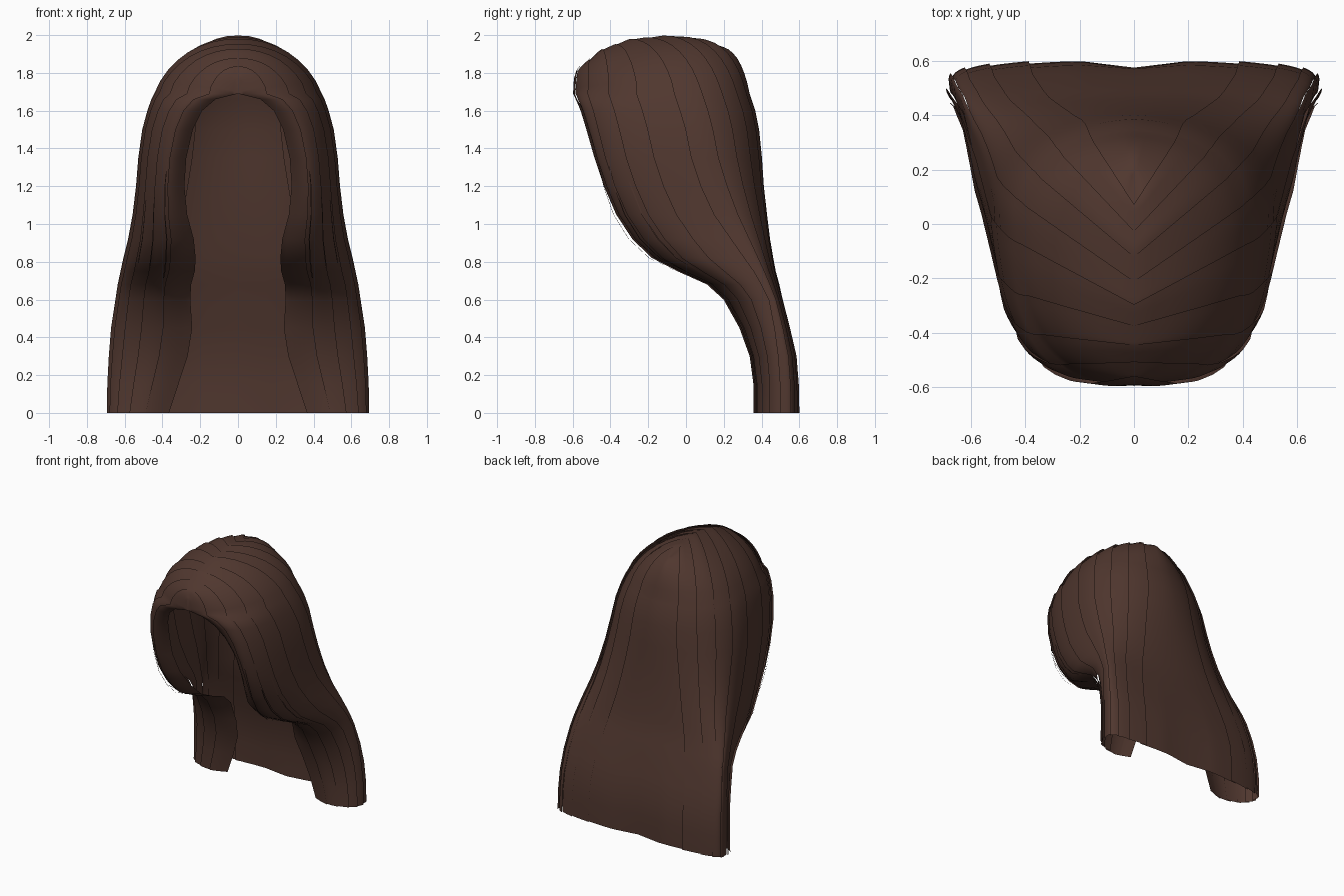
import bpy, math
from mathutils import Vector

if "Cube" in bpy.data.objects:
    bpy.data.objects.remove(bpy.data.objects["Cube"])

brown = bpy.data.materials.new("dark_brown_hair")
brown.diffuse_color = (0.080, 0.038, 0.028, 1)
brown.use_nodes = True
brown.node_tree.nodes["Principled BSDF"].inputs["Base Color"].default_value = brown.diffuse_color

# Hair outline by height: z, half width, back y, front y, opening half width, y of widest point
ROWS = [
    (1.69, .432, .325, -.600, .000, -.06), (1.66, .447, .335, -.590, .120, -.05),
    (1.60, .468, .355, -.570, .190, -.03), (1.50, .495, .375, -.545, .240, .00),
    (1.35, .516, .390, -.505, .275, .03), (1.20, .528, .400, -.455, .285, .08),
    (1.05, .546, .417, -.390, .270, .15), (0.92, .570, .433, -.305, .235, .24),
    (0.82, .595, .450, -.200, .225, .31), (0.75, .610, .463, -.060, .230, .36),
    (0.68, .625, .483, .100, .250, .40), (0.60, .637, .505, .190, .255, .44),
    (0.45, .660, .545, .280, .245, .47), (0.30, .672, .580, .335, .270, .49),
    (0.15, .680, .592, .355, .320, .50), (0.00, .682, .595, .355, .370, .50)]
# Side profile of the parting line: y, z
PART = [(-.6, 1.69), (-.6, 1.76), (-.57, 1.82), (-.45, 1.92), (-.3, 1.975),
        (-.1, 1.995), (.05, 1.98), (.17, 1.935)]
DOME_STEPS = 8
DOME_ANGLE = 1.2


def part_height(y):
    for (a, za), (b, zb) in zip(PART, PART[1:]):
        if y <= b and b > a:
            return za + (zb - za) * max(0, y - a) / (b - a)
    return PART[-1][1]


def section(row, u):
    """Point on one half of the C-shaped section: u = 0 back centre, 1 front edge."""
    z, w, yb, yf, xi, ym = row
    if u <= .5:
        e = 2 / (2.3 + 1.7 * min(1, max(0, (1.4 - z) / 1.0)))
        a = u * math.pi
        x = w * math.sin(a) ** e
        y = ym + (yb - ym) * max(0, math.cos(a)) ** e
        y -= .035 * max(0, 1 - z / .7) * math.exp(-(x / .12) ** 2)   # dip at the nape
    else:
        e = 2 / 2.25
        a = (u - .5) * math.pi
        x = xi + (w - xi) * max(0, math.cos(a)) ** e
        y = ym + (yf - ym) * math.sin(a) ** e
        curl = .08 * min(1, (1.69 - z) / .3) * (.5 if z < .6 else 1)  # edge turns inward
        y += curl * max(0, (u - .85) / .15) ** 2
    return Vector((x, y, z))


def strand(u, lift):
    """One strand from the parting, over the dome and down to the ends."""
    pts = []
    ys = .17 - .77 * (.5 * u + .5 * math.sin(u * math.pi / 2))
    zs = ROWS[0][0] if u > .999 else part_height(ys)
    end = section(ROWS[0], u)
    z0 = ROWS[0][0]
    for j in range(DOME_STEPS):
        t = DOME_ANGLE * j / DOME_STEPS
        f = math.sin(t) / math.sin(DOME_ANGLE)
        g = (math.cos(t) - math.cos(DOME_ANGLE)) / (1 - math.cos(DOME_ANGLE))
        p = Vector((end.x * f, ys + (end.y - ys) * f, z0 + (zs - z0) * g))
        d = (p - Vector((0, -.1, 1.4))).normalized()
        pts.append(p + d * lift * min(1, .4 + f))
        if j == 0:
            pts[0].x = 0
    for row in ROWS:
        p = section(row, u)
        d = p - Vector((.7 * p.x, row[5], row[0]))
        pts.append(p + d.normalized() * lift)
    return pts


def make_object(name, columns_list):
    verts, faces = [], []
    for columns in columns_list:
        base, n = len(verts), len(columns[0])
        for c in columns:
            verts += c
        for i in range(len(columns) - 1):
            for j in range(n - 1):
                a = base + i * n + j
                faces.append((a, a + n, a + n + 1, a + 1))
    mesh = bpy.data.meshes.new(name)
    mesh.from_pydata(verts, [], faces)
    mesh.materials.append(brown)
    ob = bpy.data.objects.new(name, mesh)
    bpy.context.collection.objects.link(ob)
    ob.modifiers.new("mirror", 'MIRROR').use_axis[0] = True
    bpy.ops.object.select_all(action='DESELECT')
    ob.select_set(True)
    bpy.context.view_layer.objects.active = ob
    bpy.ops.object.shade_smooth_by_angle(angle=math.radians(40))
    return ob


# Main hair: overlapping locks, each tucked under the next one
LOCKS, SUB = 10, 6
locks = []
for k in range(LOCKS):
    u0, u1 = k / LOCKS, min(1, (k + 1) / LOCKS + .035)
    locks.append([strand(u0 + (u1 - u0) * i / SUB, .012 - .018 * i / SUB)
                  for i in range(SUB + 1)])
make_object("hair_locks", locks)

# Loose thin wisps hanging clear of the jaw
wisps = []
for u, out in ((.72, .02), (.80, .03), (.88, .035)):
    cols = []
    for du in (0, .006):
        base, wisp = strand(u + du, 0), strand(u + du, out)
        rng = range(DOME_STEPS + 4, DOME_STEPS + 11)
        cols.append([base[j].lerp(wisp[j], math.sin(math.pi * (i / 6))) for i, j in enumerate(rng)])
    wisps.append(cols)
make_object("loose_wisps", wisps)
